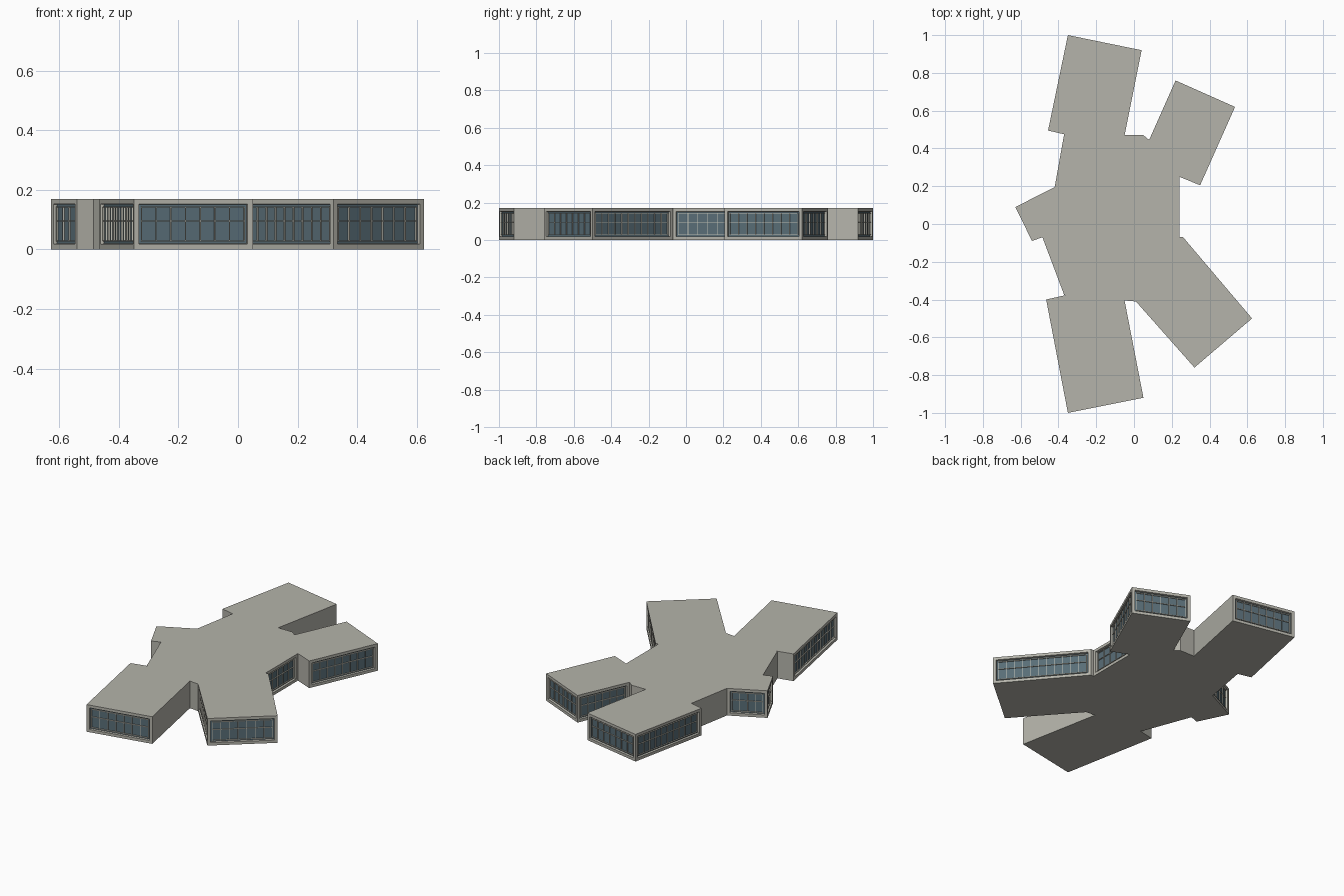
import bpy, bmesh
from mathutils import Vector, Matrix

cube = bpy.data.objects.get("Cube")
if cube:
    bpy.data.objects.remove(cube)

HEIGHT, MARGIN, RECESS = 0.17, 0.025, 0.012


def material(name, rgb):
    m = bpy.data.materials.new(name)
    m.use_nodes = True
    m.diffuse_color = (*rgb, 1)
    m.node_tree.nodes["Principled BSDF"].inputs["Base Color"].default_value = (*rgb, 1)
    return m


concrete = material("warm grey concrete", (0.46, 0.455, 0.405))
glass = material("blue grey glass", (0.10, 0.155, 0.185))
trim = material("pale window bar", (0.56, 0.55, 0.48))


def finish(bm, name, mats):
    mesh = bpy.data.meshes.new(name)
    bm.to_mesh(mesh)
    bm.free()
    for m in mats:
        mesh.materials.append(m)
    ob = bpy.data.objects.new(name, mesh)
    bpy.context.scene.collection.objects.link(ob)
    return ob


# Footprint, clockwise; the flag marks a glazed wall from this corner to the next
footprint = [
    # north-west wing
    (-0.455, 0.495, 1), (-0.35, 1.0, 1), (0.04, 0.92, 0), (-0.05, 0.47, 0), (0.05, 0.47, 0),
    # north-east wing
    (0.08, 0.445, 1), (0.22, 0.76, 1), (0.535, 0.62, 1), (0.35, 0.205, 0),
    # east wall of the core
    (0.24, 0.25, 1), (0.24, -0.07, 0),
    # south-east wing
    (0.26, -0.07, 1), (0.625, -0.50, 1), (0.32, -0.76, 1), (0.01, -0.41, 0),
    # south-west wing
    (-0.05, -0.405, 0), (0.05, -0.92, 1), (-0.35, -1.0, 1), (-0.465, -0.40, 0),
    # west side of the core and the small west wing
    (-0.355, -0.375, 0), (-0.37, -0.375, 0), (-0.485, -0.07, 0), (-0.54, -0.09, 1),
    (-0.628, 0.09, 1), (-0.42, 0.195, 0), (-0.37, 0.475, 0),
]

# Building shell
bm = bmesh.new()
low = [bm.verts.new((x, y, 0)) for x, y, _ in footprint]
high = [bm.verts.new((x, y, HEIGHT)) for x, y, _ in footprint]
bm.faces.new(low)
bm.faces.new(high[::-1])
glazed = []
for i, (_, _, has_glass) in enumerate(footprint):
    j = (i + 1) % len(footprint)
    wall = bm.faces.new((low[j], low[i], high[i], high[j]))
    if has_glass:
        glazed.append(wall)
bm.normal_update()

# Window openings set back into the walls
bmesh.ops.inset_individual(bm, faces=glazed, thickness=MARGIN, depth=0)
bmesh.ops.inset_individual(bm, faces=glazed, thickness=0.003, depth=-RECESS)
for f in glazed:
    f.material_index = 1
finish(bm, "building_shell", [concrete, glass])

# Window bars in front of the glass
bars = bmesh.new()


def bar(origin, along, out, size):
    rot = Matrix((along, out, Vector((0, 0, 1)))).transposed().to_4x4()
    bmesh.ops.create_cube(bars, size=1, matrix=Matrix.Translation(origin) @ rot
                          @ Matrix.Diagonal((*size, 1)))


THICK, DEEP = 0.003, 0.006
for i, (x, y, has_glass) in enumerate(footprint):
    if not has_glass:
        continue
    a = Vector((x, y, 0))
    b = Vector((*footprint[(i + 1) % len(footprint)][:2], 0))
    along = (b - a).normalized()
    out = Vector((-along.y, along.x, 0))
    inset = MARGIN + 0.003
    width = (b - a).length - 2 * inset
    tall = HEIGHT - 2 * inset
    start = a + along * inset - out * (RECESS - DEEP / 2)
    panes = max(2, round(width / 0.048))
    # Uprights
    for k in range(panes + 1):
        bar(start + along * (width * k / panes) + Vector((0, 0, HEIGHT / 2)),
            along, out, (THICK, DEEP, tall))
    # Sill, transom and head
    for z in (inset, 0.095, HEIGHT - inset):
        bar(start + along * (width / 2) + Vector((0, 0, z)), along, out, (width, DEEP, THICK))
finish(bars, "window_bars", [trim])
